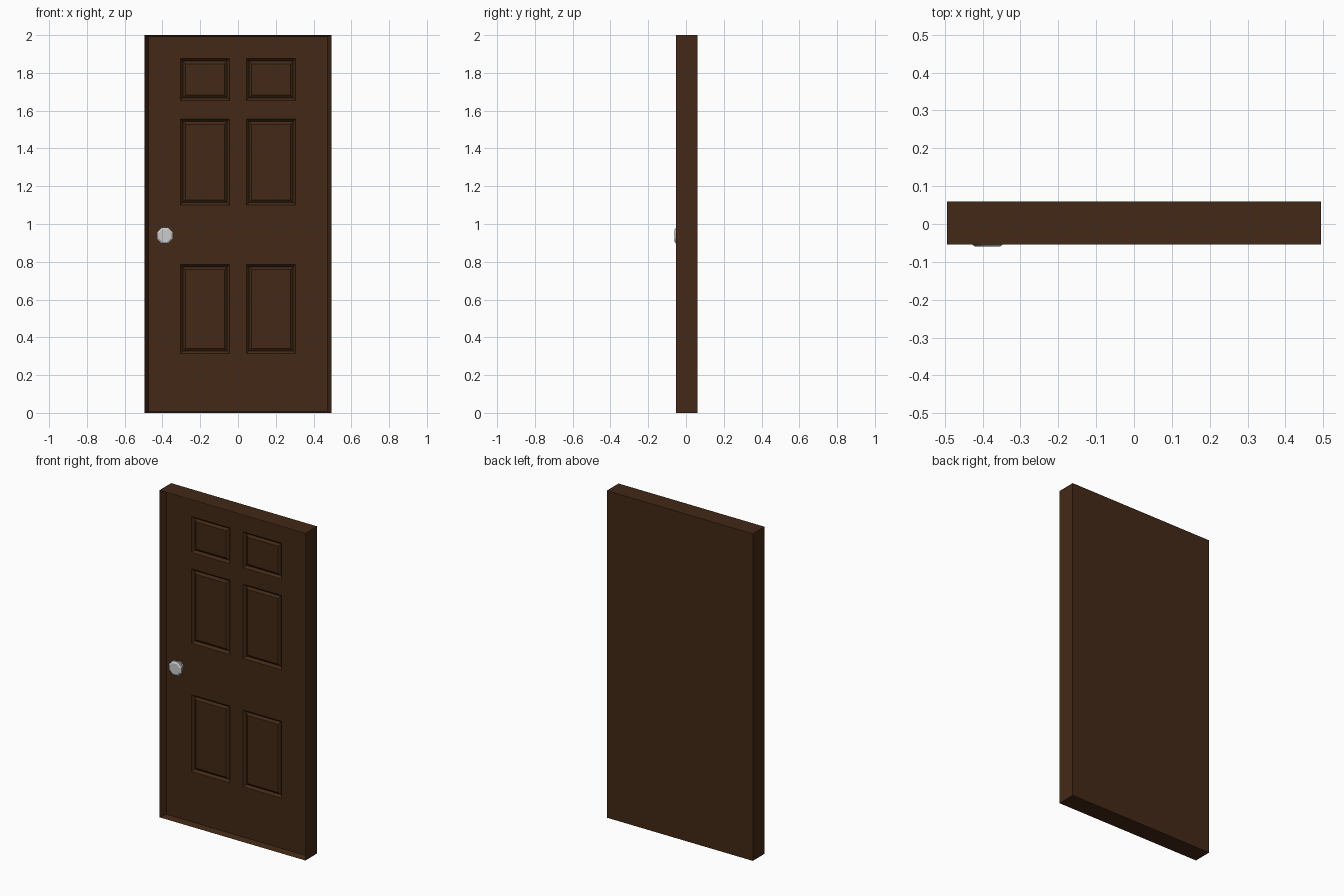
import bpy, bmesh, math

if "Cube" in bpy.data.objects:
    bpy.data.objects.remove(bpy.data.objects["Cube"])

wood = bpy.data.materials.new("dark_wood")
wood.diffuse_color = (0.055, 0.022, 0.008, 1)
wood.use_nodes = True
wood.node_tree.nodes["Principled BSDF"].inputs["Base Color"].default_value = wood.diffuse_color

FRONT, BACK, LEAF = -0.054, 0.06, -0.014


def finish(bm, name, mat=None):
    mesh = bpy.data.meshes.new(name)
    bm.to_mesh(mesh)
    bm.free()
    obj = bpy.data.objects.new(name, mesh)
    bpy.context.collection.objects.link(obj)
    if mat:
        mesh.materials.append(mat)
    return obj


def rect(bm, x0, x1, z0, z1, y):
    return [bm.verts.new((x, y, z)) for x, z in ((x0, z0), (x1, z0), (x1, z1), (x0, z1))]


def bridge(bm, a, b):
    n = len(a)
    for i in range(n):
        j = (i + 1) % n
        bm.faces.new((a[i], a[j], b[j], b[i]))


# Outer frame: box whose front slopes inward to the door leaf
bm = bmesh.new()
back = rect(bm, -0.494, 0.494, 0, 2, BACK)
front = rect(bm, -0.494, 0.494, 0, 2, FRONT)
inner = rect(bm, -0.475, 0.475, 0.008, 1.992, LEAF)
bridge(bm, back, front)
bridge(bm, front, inner)
bm.faces.new(back[::-1])
finish(bm, "door_frame", wood)

# Door leaf: a grid of cells, six of them with a V-groove around a raised panel
xs = [-0.475, -0.305, -0.045, 0.045, 0.305, 0.475]
zs = [0.008, 0.315, 0.785, 1.1, 1.555, 1.655, 1.875, 1.992]
bm = bmesh.new()
grid = [[bm.verts.new((x, LEAF, z)) for x in xs] for z in zs]
for r in range(len(zs) - 1):
    for c in range(len(xs) - 1):
        loop = [grid[r][c], grid[r][c + 1], grid[r + 1][c + 1], grid[r + 1][c]]
        if r % 2 and c % 2:
            for inset, depth in ((0.013, 0.014), (0.027, 0.003)):
                nxt = rect(bm, xs[c] + inset, xs[c + 1] - inset,
                           zs[r] + inset, zs[r + 1] - inset, LEAF + depth)
                bridge(bm, loop, nxt)
                loop = nxt
        bm.faces.new(loop)
finish(bm, "door_leaf", wood)

# Doorknob: eight-sided turned profile of (radius, y), from rose to cap
profile = [(0.032, LEAF), (0.032, -0.02), (0.017, -0.024), (0.017, -0.032),
           (0.046, -0.042), (0.046, -0.053), (0.035, -0.06)]
bm = bmesh.new()
rings = []
for rad, y in profile:
    angles = [math.radians(22.5 + 45 * i) for i in range(8)]
    rings.append([bm.verts.new((-0.387 + rad * math.cos(a), y, 0.938 + rad * math.sin(a)))
                  for a in angles])
for a, b in zip(rings, rings[1:]):
    bridge(bm, a, b)
bm.faces.new(rings[-1])
bm.faces.new(rings[0][::-1])
finish(bm, "doorknob")
